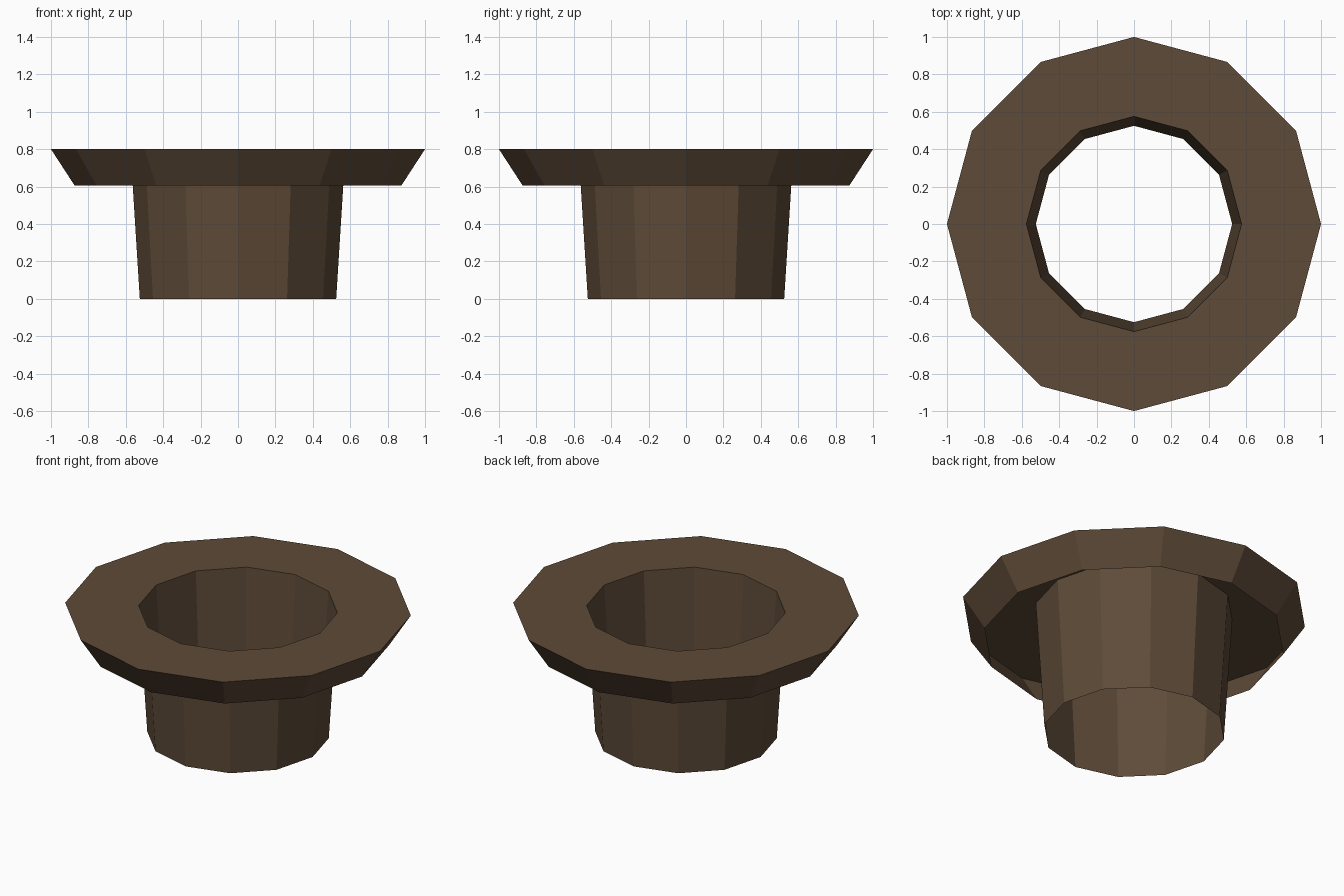
import bpy
import bmesh
from math import cos, sin, tau

SIDES = 12

cube = bpy.data.objects.get("Cube")
if cube:
    bpy.data.objects.remove(cube, do_unlink=True)

brown = bpy.data.materials.new("dark_brown")
brown.use_nodes = True
colour = (0.112, 0.070, 0.040, 1)
brown.diffuse_color = colour
brown.node_tree.nodes["Principled BSDF"].inputs["Base Color"].default_value = colour


def lathe(name, profile):
    """Sweep an open (radius, height) profile around z as flat-sided thin walls."""
    bm = bmesh.new()
    rings = [[bm.verts.new((r * cos(tau * i / SIDES), r * sin(tau * i / SIDES), z))
              for i in range(SIDES)] for r, z in profile]
    for low, high in zip(rings, rings[1:]):
        for i in range(SIDES):
            j = (i + 1) % SIDES
            bm.faces.new((low[i], low[j], high[j], high[i]))
    mesh = bpy.data.meshes.new(name)
    bm.to_mesh(mesh)
    bm.free()
    mesh.materials.append(brown)
    obj = bpy.data.objects.new(name, mesh)
    bpy.context.collection.objects.link(obj)
    return obj


# Tapered tube, open at both ends
lathe("tube", [(0.525, 0), (0.575, 0.8)])

# Flat collar with a sloping skirt, open underneath
lathe("flared_collar", [(0.873, 0.605), (1, 0.8), (0.575, 0.8)])
